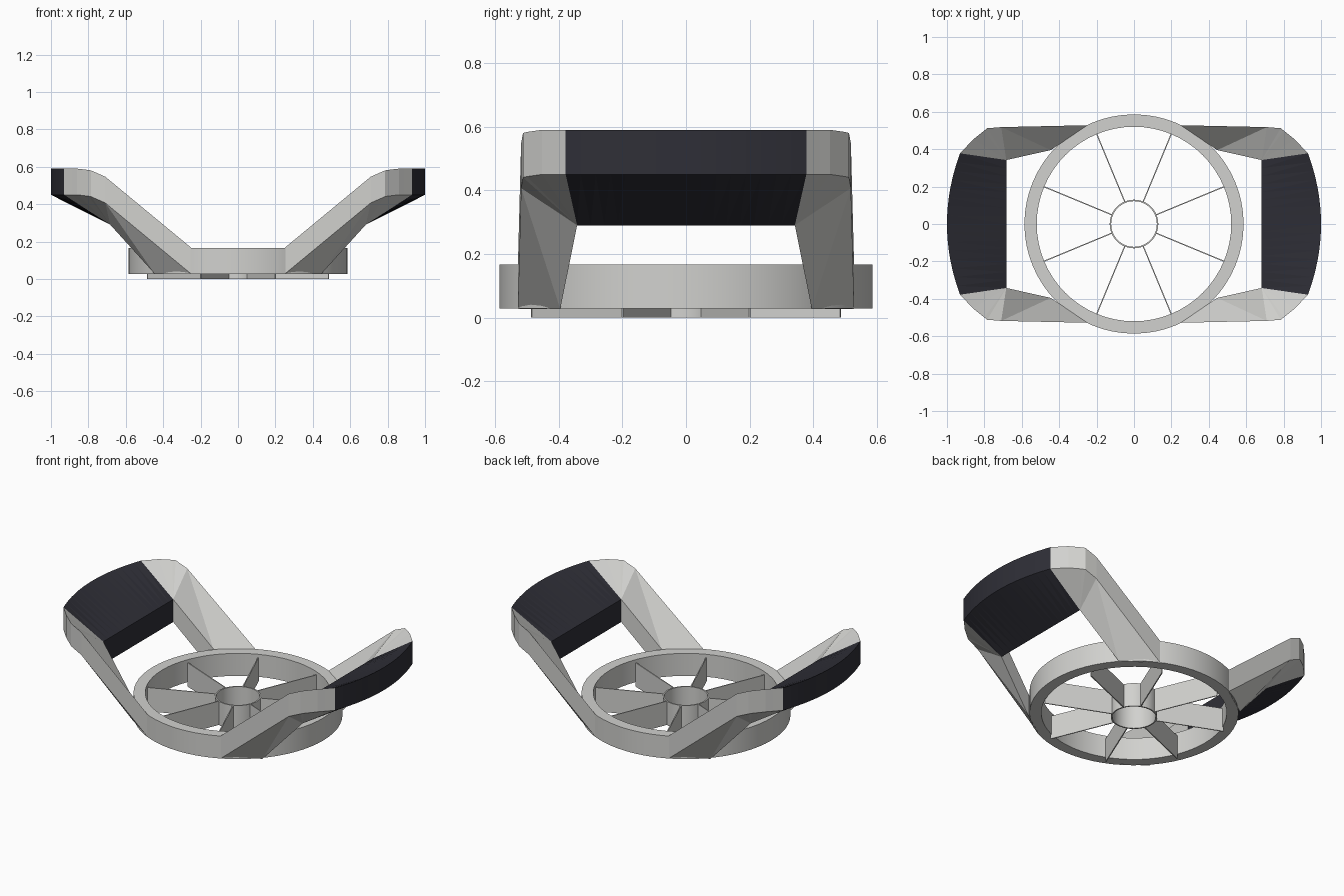
import bpy, bmesh, math
from mathutils import Matrix

if "Cube" in bpy.data.objects:
    bpy.data.objects.remove(bpy.data.objects["Cube"])


def material(name, rgb):
    m = bpy.data.materials.new(name)
    m.diffuse_color = (*rgb, 1)
    m.use_nodes = True
    m.node_tree.nodes["Principled BSDF"].inputs["Base Color"].default_value = m.diffuse_color
    return m


GREY = material("light grey", (0.64, 0.64, 0.62))
DARK = material("dark grip", (0.028, 0.028, 0.038))


def finish(name, bm, mat):
    bmesh.ops.recalc_face_normals(bm, faces=bm.faces)
    me = bpy.data.meshes.new(name)
    bm.to_mesh(me)
    bm.free()
    me.materials.append(mat)
    ob = bpy.data.objects.new(name, me)
    bpy.context.collection.objects.link(ob)
    return ob


def tube(name, r_out, r_in, z0, z1, n):
    bm = bmesh.new()
    prof = [(r_out, z0), (r_out, z1), (r_in, z1), (r_in, z0)]
    rows = []
    for i in range(n):
        a = math.tau * i / n
        rows.append([bm.verts.new((r * math.cos(a), r * math.sin(a), z)) for r, z in prof])
    for i in range(n):
        p, q = rows[i], rows[(i + 1) % n]
        for j in range(4):
            k = (j + 1) % 4
            bm.faces.new((p[j], q[j], q[k], p[k]))
    return finish(name, bm, GREY)


def slab(name, pts, tris, mat, sx, sy, depth=0.14):
    """Top surface given by points and faces, thickened straight down."""
    bm = bmesh.new()
    vs = [bm.verts.new((x * sx, y * sy, z)) for x, y, z in pts]
    top = [bm.faces.new([vs[i] for i in t]) for t in tris]
    ext = bmesh.ops.extrude_face_region(bm, geom=top, use_keep_orig=True)
    low = [g for g in ext["geom"] if isinstance(g, bmesh.types.BMVert)]
    bmesh.ops.translate(bm, verts=low, vec=(0, 0, -depth))
    return finish(name, bm, mat)


# Frame ring and core cutter
ring = tube("outer_ring", 0.586, 0.52, 0.028, 0.167, 64)
hub = tube("core_cutter", 0.13, 0.122, 0.0, 0.147, 48)

# Eight thin blades
for k in range(8):
    bm = bmesh.new()
    bmesh.ops.create_cube(bm, size=1, matrix=Matrix.Rotation(math.radians(22.5 + 45 * k), 4, "Z")
                          @ Matrix.Translation((0.3265, 0, 0.0735))
                          @ Matrix.Diagonal((0.397, 0.006, 0.147, 1)))
    finish(f"blade_{k + 1}", bm, GREY)

# Arm top surface: inner edge points, then the rounded outer edge
arm = [(0.445, 0.395, 0.167), (0.683, 0.342, 0.43),
       (0.25, 0.528, 0.167), (0.71, 0.518, 0.547), (0.785, 0.512, 0.58),
       (0.80, 0.50, 0.583), (0.86, 0.452, 0.59), (0.89, 0.42, 0.59), (0.93, 0.378, 0.59)]
arm_faces = [(0, 2, 3), (0, 3, 1)] + [(1, i, i + 1) for i in range(3, 8)]

# Grip top surface: straight inner edge, curved outer edge
N = 16
grip, grip_faces = [], []
for i in range(N + 1):
    t = -1 + 2 * i / N
    grip += [(0.683, 0.342 * t, 0.43), (1.0 - 0.07 * t * t, 0.378 * t, 0.59)]
for i in range(N):
    a = 2 * i
    grip_faces += [(a, a + 1, a + 3), (a, a + 3, a + 2)]

for side, sx in (("right", 1), ("left", -1)):
    slab(f"{side}_grip", grip, grip_faces, DARK, sx, 1)
    for end, sy in (("back", 1), ("front", -1)):
        slab(f"{side}_{end}_arm", arm, arm_faces, GREY, sx, sy)

# Smooth only the round parts
for ob in (ring, hub):
    bpy.ops.object.select_all(action="DESELECT")
    ob.select_set(True)
    bpy.context.view_layer.objects.active = ob
    bpy.ops.object.shade_smooth_by_angle(angle=math.radians(30))
